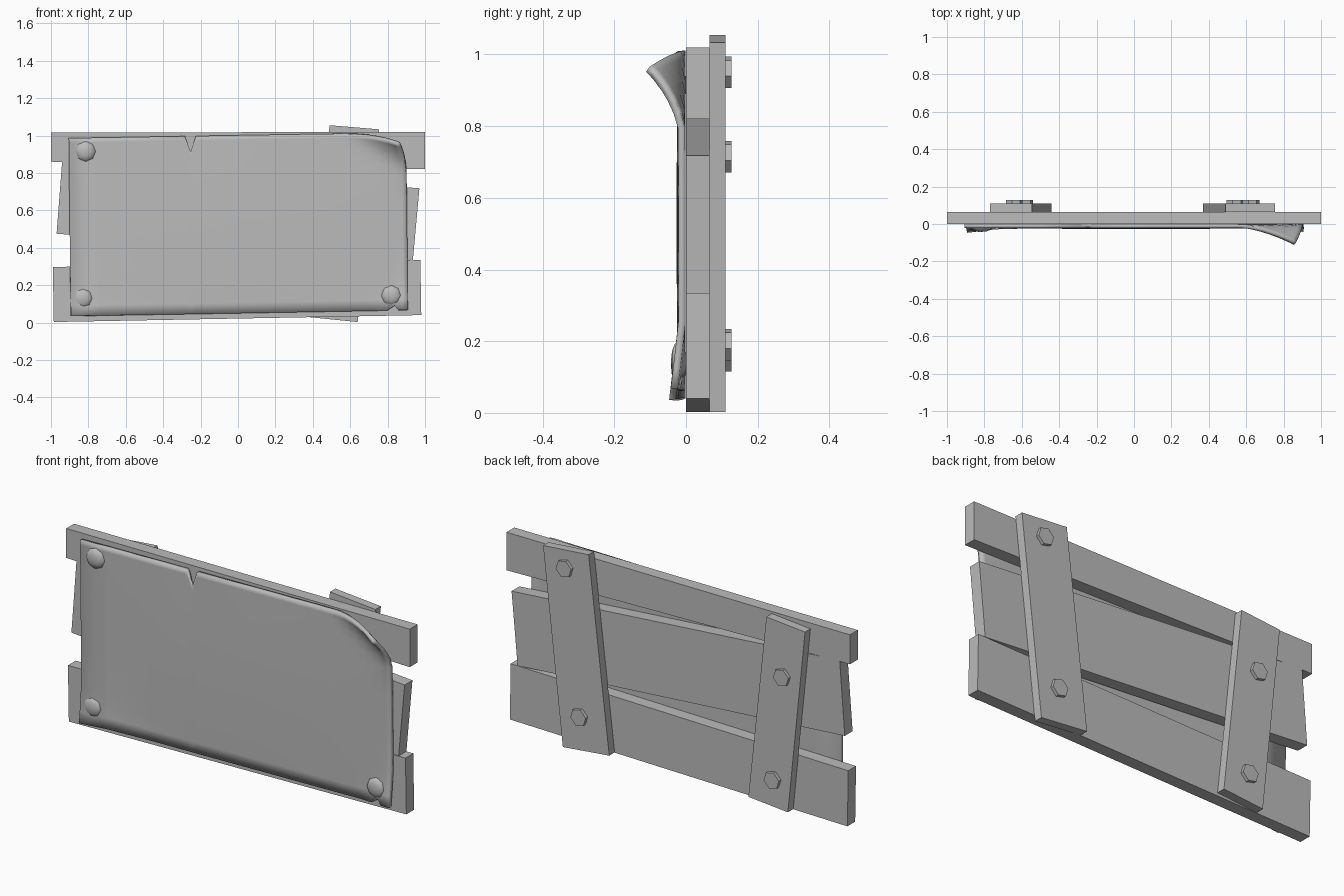
import bpy, bmesh, math
from mathutils import Matrix

old = bpy.data.objects.get("Cube")
if old:
    bpy.data.objects.remove(old, do_unlink=True)

grey = bpy.data.materials.new("plain_grey")
grey.use_nodes = True
colour = (0.5, 0.5, 0.5, 1)
grey.diffuse_color = colour
grey.node_tree.nodes["Principled BSDF"].inputs["Base Color"].default_value = colour


def finish(name, bm, smooth=False):
    bmesh.ops.recalc_face_normals(bm, faces=bm.faces)
    mesh = bpy.data.meshes.new(name)
    bm.to_mesh(mesh)
    bm.free()
    mesh.materials.append(grey)
    ob = bpy.data.objects.new(name, mesh)
    bpy.context.collection.objects.link(ob)
    if smooth:
        bpy.ops.object.select_all(action='DESELECT')
        ob.select_set(True)
        bpy.context.view_layer.objects.active = ob
        bpy.ops.object.shade_smooth_by_angle(angle=math.radians(40))
    return ob


def board(name, corners, front, back):
    """Extrude an (x, z) outline from front to back."""
    bm = bmesh.new()
    face = bm.faces.new([bm.verts.new((x, front, z)) for x, z in corners])
    ext = bmesh.ops.extrude_face_region(bm, geom=[face])
    verts = [g for g in ext["geom"] if isinstance(g, bmesh.types.BMVert)]
    bmesh.ops.translate(bm, verts=verts, vec=(0, back - front, 0))
    return finish(name, bm)


# Three crooked planks
board("top_plank", [(-1, .86), (1, .82), (1, 1.02), (-1, 1.015)], 0, .065)
board("middle_plank", [(-.97, .475), (.935, .335), (.97, .718), (-.94, .865)], 0, .065)
board("bottom_plank", [(-.985, .003), (.98, .04), (.975, .335), (-.99, .297)], 0, .065)

# Two leaning braces on the back
board("left_brace", [(.37, .03), (.64, .003), (.755, 1.033), (.49, 1.055)], .065, .11)
board("right_brace", [(-.67, .01), (-.44, .03), (-.545, 1.005), (-.77, .985)], .065, .11)

# Hexagonal bolts on the braces
bolts = [(.625, .95), (.54, .19), (-.64, .715), (-.585, .16)]
for i, (x, z) in enumerate(bolts):
    bm = bmesh.new()
    bmesh.ops.create_cone(bm, cap_ends=True, segments=6, radius1=.046, radius2=.046, depth=.027,
                          matrix=Matrix.Translation((x, .1135, z)) @ Matrix.Rotation(math.pi / 2, 4, 'X')
                          @ Matrix.Rotation(.3, 4, 'Z'))
    finish(f"bolt_{i + 1}", bm)

# Thin warped sheet with a torn notch and a peeling corner
columns = [-.905, -.75, -.5, -.285, -.253, -.225, .1, .4, .55]
columns += [.6, .65, .7, .75, .79, .83, .85, .875, .9]
rows = [0, .06, .12, .2, .4, .6, .77, .82, .87, .91, .95, .975, 1]
notches = {-.253: (0, -.083), .83: (.025, 0)}


def sheet_point(x, t):
    low_cut, high_cut = notches.get(x, (0, 0))
    side = (x + .905) / 1.805
    low = .034 + .032 * side + low_cut
    high = .986 + .03 * side + high_cut
    z = low + (high - low) * t
    peel = max(0, 1 - (.9 - x) / .33 - (1.015 - z) / .23)
    foot = max(0, 1 - (.9 - abs(x)) / .25 - z / .25)
    bulge = .006 * math.cos(x * math.pi / 1.82) * math.sin(math.pi * t)
    y = -.1 * peel ** 1.4 - .03 * foot - bulge
    lean = .008 * side * (1 - t) + .01 * (1 - side) * (1 - t)
    return (x + lean - .035 * peel ** 2, y - .001, z - .05 * peel ** 2)


bm = bmesh.new()
grid = [[bm.verts.new(sheet_point(x, t)) for t in rows] for x in columns]
for a, b in zip(grid, grid[1:]):
    for j in range(len(rows) - 1):
        bm.faces.new((a[j], b[j], b[j + 1], a[j + 1]))
sheet = finish("sheet", bm, smooth=True)
# Thickness grows toward the front
if sheet.data.polygons[0].normal.y > 0:
    sheet.data.flip_normals()
thick = sheet.modifiers.new("thickness", 'SOLIDIFY')
thick.thickness = .02
thick.offset = 1

# Domed rivets
for i, (x, z) in enumerate([(-.815, .915), (-.83, .13), (.82, .145)]):
    bm = bmesh.new()
    bmesh.ops.create_uvsphere(bm, u_segments=8, v_segments=6, radius=.055,
                              matrix=Matrix.Translation((x, -.02, z)) @ Matrix.Diagonal((1, .4, 1, 1))
                              @ Matrix.Rotation(math.pi / 2, 4, 'X'))
    finish(f"rivet_{i + 1}", bm, smooth=True)
